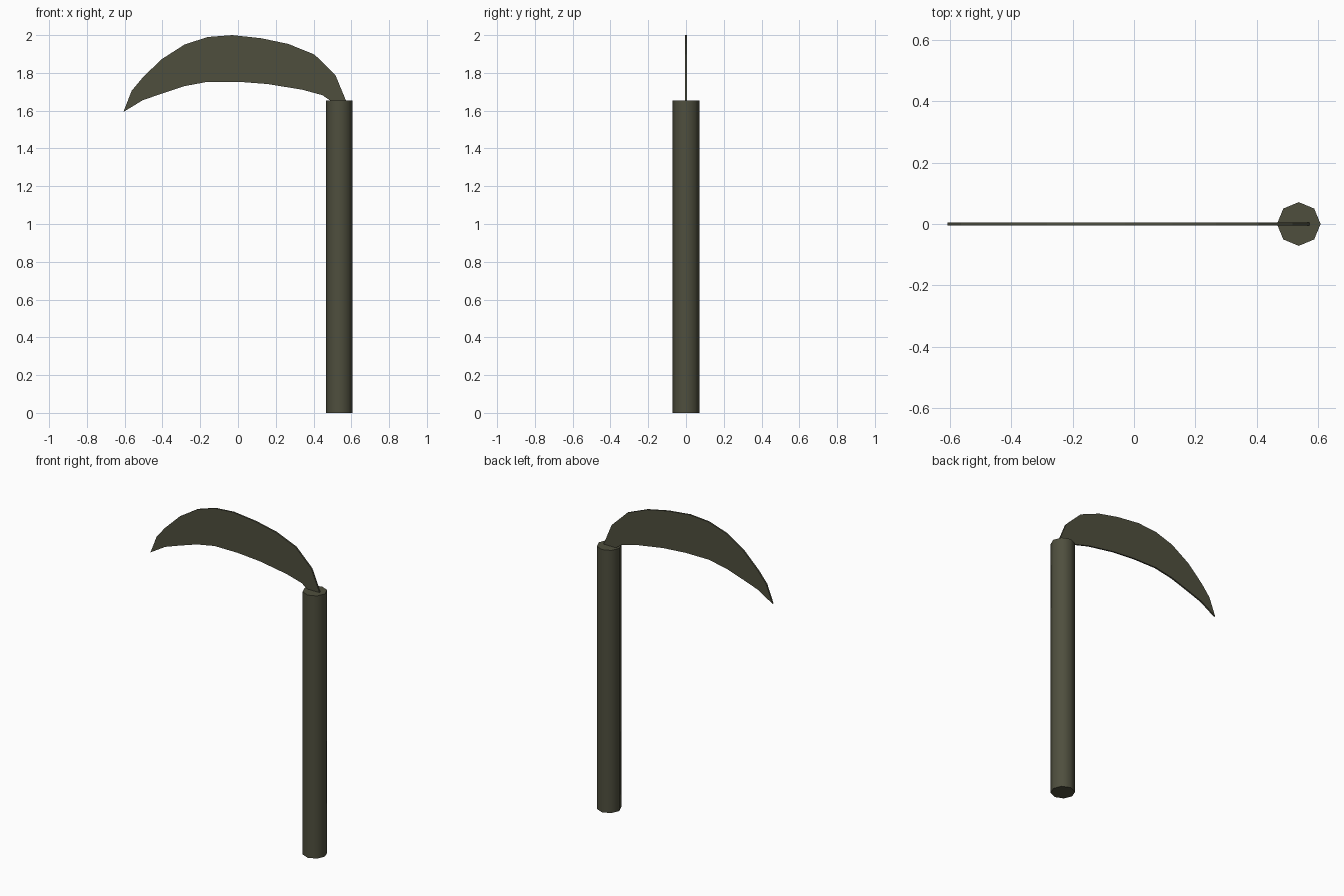
import bpy, bmesh, math
from mathutils import Matrix

if "Cube" in bpy.data.objects:
    bpy.data.objects.remove(bpy.data.objects["Cube"])

mat = bpy.data.materials.new("dark olive")
mat.diffuse_color = (0.078, 0.078, 0.048, 1)
mat.use_nodes = True
mat.node_tree.nodes["Principled BSDF"].inputs["Base Color"].default_value = mat.diffuse_color


def add_object(name, bm):
    bmesh.ops.recalc_face_normals(bm, faces=bm.faces)
    mesh = bpy.data.meshes.new(name)
    bm.to_mesh(mesh)
    bm.free()
    mesh.materials.append(mat)
    obj = bpy.data.objects.new(name, mesh)
    bpy.context.collection.objects.link(obj)
    return obj


# Handle: upright octagonal pole
HANDLE_X, HANDLE_R, HANDLE_H = 0.536, 0.071, 1.655
bm = bmesh.new()
bmesh.ops.create_cone(bm, cap_ends=True, segments=8, radius1=HANDLE_R, radius2=HANDLE_R,
                      depth=HANDLE_H, matrix=Matrix.Translation((HANDLE_X, 0, HANDLE_H / 2)))
handle = add_object("handle", bm)
bpy.context.view_layer.objects.active = handle
handle.select_set(True)
bpy.ops.object.shade_smooth_by_angle(angle=math.radians(50))

# Blade: thin crescent plate, outer (back) and inner (cutting) edge from the tip
outer = [(-0.607, 1.593), (-0.563, 1.705), (-0.505, 1.775), (-0.405, 1.872), (-0.283, 1.95),
         (-0.16, 1.99), (-0.03, 2.0), (0.125, 1.983), (0.267, 1.953), (0.405, 1.897),
         (0.515, 1.79), (0.571, 1.655)]
inner = [(-0.505, 1.655), (-0.405, 1.69), (-0.283, 1.73), (-0.16, 1.753), (0.0, 1.753),
         (0.156, 1.741), (0.341, 1.711), (0.447, 1.682), (0.486, 1.655)]
THICK = 0.01
bm = bmesh.new()
face = bm.faces.new([bm.verts.new((x, -THICK / 2, z)) for x, z in outer + inner[::-1]])
ext = bmesh.ops.extrude_face_region(bm, geom=[face], use_keep_orig=True)
bmesh.ops.translate(bm, vec=(0, THICK, 0),
                    verts=[g for g in ext["geom"] if isinstance(g, bmesh.types.BMVert)])
add_object("blade", bm)
